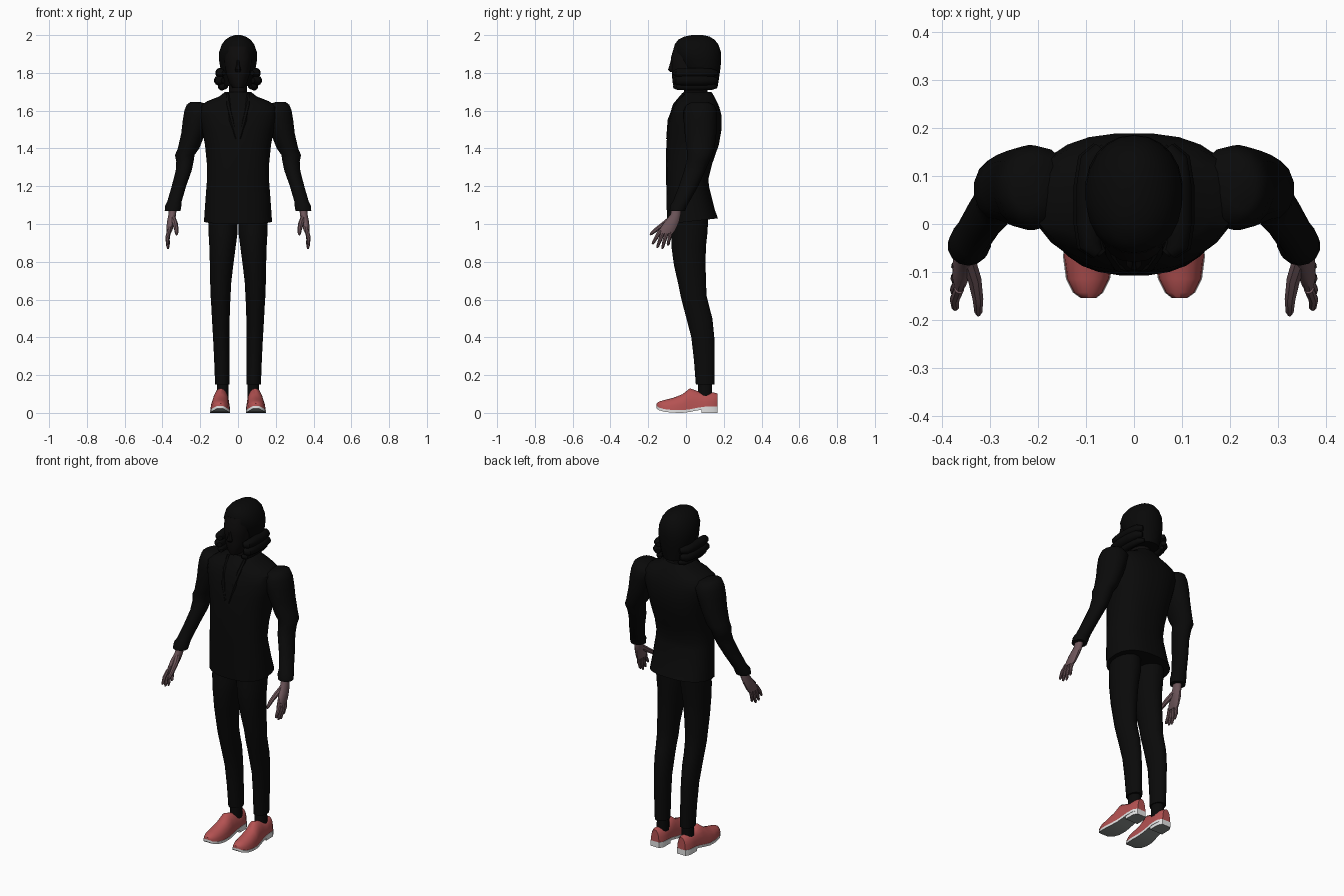
import bpy, bmesh, math
from mathutils import Vector


def material(name, rgb):
    m = bpy.data.materials.new(name)
    m.diffuse_color = (*rgb, 1)
    return m


CLOTH = material("black cloth", (0.003, 0.003, 0.003))
HAIR = material("black hair", (0.0025, 0.0025, 0.0025))
FACE = material("dark face", (0.004, 0.0035, 0.0035))
SKIN = material("dusky skin", (0.15, 0.09, 0.10))
LEATHER = material("red leather", (0.46, 0.085, 0.085))
WHITE = material("white sole edge", (0.78, 0.78, 0.78))
GREY = material("grey tread", (0.25, 0.27, 0.26))


def loft(name, rings, mat, angle=40):
    """Skin a list of equal-length closed rings and cap both ends."""
    bm = bmesh.new()
    vs = [[bm.verts.new(p) for p in ring] for ring in rings]
    n = len(vs[0])
    for a, b in zip(vs, vs[1:]):
        for i in range(n):
            bm.faces.new((a[i], a[(i + 1) % n], b[(i + 1) % n], b[i]))
    bm.faces.new(vs[0])
    bm.faces.new(vs[-1])
    bmesh.ops.recalc_face_normals(bm, faces=bm.faces)
    me = bpy.data.meshes.new(name)
    bm.to_mesh(me)
    bm.free()
    ob = bpy.data.objects.new(name, me)
    bpy.context.collection.objects.link(ob)
    me.materials.append(mat)
    bpy.ops.object.select_all(action='DESELECT')
    ob.select_set(True)
    bpy.context.view_layer.objects.active = ob
    bpy.ops.object.shade_smooth_by_angle(angle=math.radians(angle))
    return ob


def oval(n, power=2.0):
    """Unit superellipse outline."""
    pts = []
    for i in range(n):
        t = 2 * math.pi * (i + 0.5) / n
        c, s = math.cos(t), math.sin(t)
        pts.append((math.copysign(abs(c) ** (2 / power), c),
                    math.copysign(abs(s) ** (2 / power), s)))
    return pts


def stack(name, rows, mat, n=20, power=2.0, back_lift=0.0):
    """Level ovals from rows of (z, half width, front y, back y)."""
    rings = []
    for k, (z, a, f, b) in enumerate(rows):
        lift = back_lift if k == 0 else 0
        rings.append([(a * u, (f + b) / 2 + (b - f) / 2 * v, z + lift * (v + 1) / 2)
                      for u, v in oval(n, power)])
    return loft(name, rings, mat)


def limb(name, rows, mat, side, n=14):
    """Level ovals from rows of (x, y, z, x radius, y radius)."""
    return loft(name, [[(side * (x + a * u), y + b * v, z) for u, v in oval(n)]
                       for x, y, z, a, b in rows], mat)


def tube(name, path, radii, mat, side=1, n=8):
    """Round tube along a path."""
    pts = [Vector(p) for p in path]
    rings = []
    for i, p in enumerate(pts):
        t = (pts[min(i + 1, len(pts) - 1)] - pts[max(i - 1, 0)]).normalized()
        q = t.to_track_quat('Z', 'Y')
        ring = [p + q @ Vector((radii[i] * u, radii[i] * v, 0)) for u, v in oval(n)]
        rings.append([(side * w.x, w.y, w.z) for w in ring])
    return loft(name, rings, mat)


# Jacket body, from hem to collar
stack("jacket", [
    (1.0, .181, -.100, .170), (1.08, .177, -.103, .152), (1.20, .168, -.105, .122),
    (1.24, .165, -.107, .120), (1.32, .166, -.108, .140), (1.42, .176, -.105, .175),
    (1.50, .192, -.098, .189), (1.57, .21, -.085, .190), (1.62, .21, -.068, .177),
    (1.65, .165, -.052, .163), (1.675, .10, -.03, .150), (1.70, .068, -.012, .135),
], CLOTH, 24, 2.4, .03)

# Neck, face and nose
stack("neck", [(1.62, .055, -.01, .12), (1.69, .05, -.01, .115), (1.78, .05, -.01, .11)], FACE, 14)
stack("face", [(1.72, .028, -.062, .06), (1.745, .047, -.070, .07), (1.79, .062, -.075, .09),
               (1.84, .07, -.076, .1), (1.88, .073, -.080, .1), (1.94, .07, -.062, .1)], FACE, 18, 2.3)
stack("nose", [(1.805, .013, -.085, -.06), (1.817, .017, -.097, -.06),
               (1.84, .01, -.089, -.06), (1.87, .007, -.080, -.06)], FACE, 8)

# Hair cap with three rolled curls on each side
stack("hair", [
    (1.73, .07, .01, .168), (1.78, .085, -.005, .176), (1.83, .095, -.02, .183),
    (1.87, .102, -.045, .186), (1.91, .101, -.066, .185), (1.95, .087, -.06, .172),
    (1.975, .068, -.042, .152), (1.992, .042, -.01, .125), (2.0, .016, .03, .09),
], HAIR, 22, 2.1)

for side, tag in ((1, "right"), (-1, "left")):
    for k, (x, z, r) in enumerate(((.095, 1.800, .026), (.099, 1.760, .028), (.086, 1.727, .020))):
        tube(f"hair_curl_{k + 1}_{tag}",
             [(x - .02, -.062, z), (x - .004, -.045, z), (x, 0, z), (x, .08, z),
              (x - .006, .135, z), (x - .025, .160, z)],
             [r * .5, r * .9, r, r, r * .9, r * .5], HAIR, side, 12)

    # Lapel, a thin plate down the chest
    tube(f"lapel_{tag}", [(.055, -.012, 1.69), (.05, -.058, 1.63), (.035, -.086, 1.55), (.01, -.101, 1.45)],
         [.008, .012, .012, .004], CLOTH, side, 6)

    # Sleeve with shoulder, elbow fold and cuff
    limb(f"sleeve_{tag}", [
        (.225, .075, 1.645, .028, .045), (.215, .076, 1.632, .058, .072),
        (.207, .076, 1.60, .079, .088), (.220, .076, 1.55, .074, .089),
        (.237, .077, 1.48, .065, .084), (.262, .077, 1.40, .058, .074),
        (.282, .073, 1.365, .053, .066), (.281, .063, 1.33, .047, .060),
        (.288, .045, 1.28, .043, .056), (.313, .013, 1.20, .039, .051),
        (.336, -.025, 1.12, .039, .044), (.342, -.038, 1.10, .044, .045),
        (.346, -.046, 1.07, .043, .041)], CLOTH, side)

    # Hand: palm, four fingers and thumb
    limb(f"palm_{tag}", [
        (.345, -.048, 1.09, .021, .026), (.348, -.055, 1.05, .021, .028),
        (.356, -.076, 1.01, .021, .040), (.363, -.098, .97, .017, .044),
        (.367, -.108, .95, .012, .040)], SKIN, side, 12)
    for k, (ky, tx, ty, tz) in enumerate(((-.136, .374, -.178, .893), (-.119, .373, -.153, .873),
                                          (-.100, .371, -.126, .868), (-.080, .368, -.096, .886))):
        root, tip = Vector((.365, ky, .965)), Vector((tx, ty, tz))
        tube(f"finger_{k + 1}_{tag}", [root, root.lerp(tip, .5) + Vector((.005, 0, 0)),
                                       root.lerp(tip, .9), tip],
             [.011, .0105, .008, .004], SKIN, side)
    tube(f"thumb_{tag}", [(.348, -.07, 1.035), (.333, -.115, 1.0), (.326, -.155, .972),
                          (.325, -.182, .95), (.325, -.19, .942)],
         [.017, .015, .012, .009, .004], SKIN, side)

    # Trouser leg
    limb(f"trouser_leg_{tag}", [
        (.080, .025, 1.06, .078, .095), (.079, .018, .96, .079, .098),
        (.082, .014, .88, .071, .093), (.087, .020, .78, .063, .085),
        (.092, .033, .68, .056, .075), (.092, .040, .62, .054, .070),
        (.092, .055, .56, .050, .070), (.091, .071, .50, .048, .070),
        (.089, .089, .40, .044, .062), (.086, .097, .28, .041, .056),
        (.083, .101, .15, .039, .050)], CLOTH, side, 16)
    limb(f"sock_{tag}", [(.081, .10, .20, .032, .038), (.081, .10, .13, .032, .038),
                         (.083, .10, .08, .033, .04)], CLOTH, side, 12)

    # Shoe: rows of (y, centre x, half width, sole height, top height)
    shoe = [(-.155, .095, .014, .036, .050), (-.143, .096, .030, .027, .060),
            (-.115, .096, .044, .019, .068), (-.07, .095, .051, .014, .079),
            (-.02, .094, .050, .013, .098), (.02, .091, .045, .018, .130),
            (.06, .089, .042, .026, .116), (.10, .087, .042, .032, .106),
            (.145, .087, .040, .032, .108), (.168, .087, .026, .032, .102)]
    arch = [(math.cos(math.pi * i / 10), math.sin(math.pi * i / 10) ** .8) for i in range(11)]
    loft(f"shoe_{tag}", [[(side * (x + w * u), y, b + (t - b) * v) for u, v in arch]
                         for y, x, w, b, t in shoe], LEATHER, 50)
    sole = loft(f"sole_{tag}", [[(side * (x + e * (w + .002)), y, b + h)
                                 for e, h in ((-1, -.013), (1, -.013), (1, .001), (-1, .001))]
                                for y, x, w, b, t in shoe], WHITE)
    heel = loft(f"heel_{tag}", [[(side * (x + e * (w + .001)), y, z)
                                 for e, z in ((-1, 0), (1, 0), (1, .024), (-1, .024))]
                                for y, x, w in ((.082, .087, .041), (.145, .087, .040), (.168, .087, .027))],
                WHITE)
    # Underside faces take the tread colour
    for ob in (sole, heel):
        ob.data.materials.append(GREY)
        for p in ob.data.polygons:
            if p.normal.z < -.7:
                p.material_index = 1
